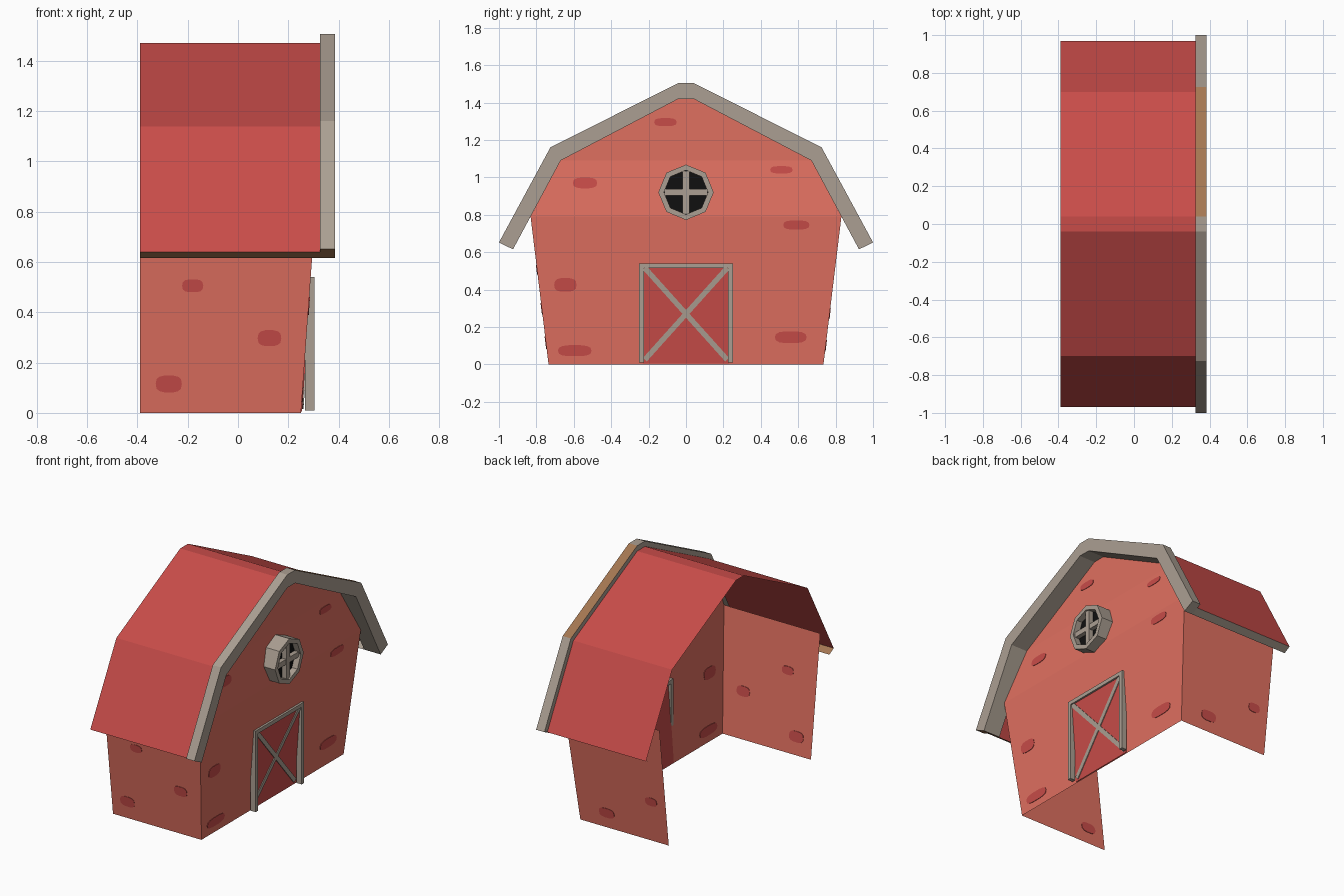
import bpy, math
from mathutils import Vector

if "Cube" in bpy.data.objects:
    bpy.data.objects.remove(bpy.data.objects["Cube"])


def material(name, hexcode):
    m = bpy.data.materials.new(name)
    rgb = [int(hexcode[i:i + 2], 16) / 255 for i in (0, 2, 4)]
    lin = [c / 12.92 if c <= 0.04045 else ((c + 0.055) / 1.055) ** 2.4 for c in rgb]
    m.diffuse_color = (*lin, 1)
    m.use_nodes = True
    m.node_tree.nodes["Principled BSDF"].inputs["Base Color"].default_value = m.diffuse_color
    return m


CORAL = material("coral_plaster", "E07060")
RED = material("barn_red", "C84C49")
TRIM = material("weathered_grey_wood", "AB9F92")
BROWN = material("brown_wood", "A57752")
DARK = material("window_dark", "101010")


def build(name, verts, faces, mats, rule=None):
    me = bpy.data.meshes.new(name)
    me.from_pydata([tuple(v) for v in verts], [], faces)
    for m in mats:
        me.materials.append(m)
    if rule:
        for p in me.polygons:
            p.material_index = rule(p)
    ob = bpy.data.objects.new(name, me)
    bpy.context.collection.objects.link(ob)
    return ob


def prism(name, pts, offset_a, offset_b, mat):
    """Closed prism between a polygon shifted by two offsets."""
    n = len(pts)
    verts = [Vector(p) + Vector(offset_a) for p in pts] + [Vector(p) + Vector(offset_b) for p in pts]
    faces = [list(range(n))[::-1], list(range(n, 2 * n))]
    faces += [(i, (i + 1) % n, n + (i + 1) % n, n + i) for i in range(n)]
    return build(name, verts, faces, [mat])


def strip(name, rails, mats, rule=None):
    """Quads between successive rails of equal length."""
    n = len(rails[0])
    verts = [v for r in rails for v in r]
    faces = [(r * n + i, r * n + i + 1, (r + 1) * n + i + 1, (r + 1) * n + i)
             for r in range(len(rails) - 1) for i in range(n - 1)]
    return build(name, verts, faces, mats, rule)


def mirrored(half):
    return [(-y, z) for y, z in half] + [(y, z) for y, z in reversed(half)]


def at_x(profile, x):
    return [(x, y, z) for y, z in profile]


BACK = -0.39
# gable wall outline levels: z, half width, x
LEVELS = [(0, 0.735, 0.25), (0.79, 0.831, 0.307), (1.09, 0.67, 0.268), (1.42, 0.04, 0.272)]


def wall_x(z):
    for (z0, _, x0), (z1, _, x1) in zip(LEVELS, LEVELS[1:]):
        if z <= z1:
            return x0 + (x1 - x0) * (z - z0) / (z1 - z0)
    return LEVELS[-1][2]


def side_y(z):
    return 0.735 + (0.831 - 0.735) * z / 0.79


# Walls: gable end and two flared sides
strip("gable_wall", [[(x, -w, z), (x, w, z)] for z, w, x in LEVELS], [CORAL])
for s, label in ((-1, "front"), (1, "rear")):
    strip(label + "_side_wall",
          [[(BACK, s * w, z), (x, s * w, z)] for z, w, x in LEVELS[:2]][::s], [CORAL])

# Roof sheet and grey gable arch
roof = mirrored([(0.97, 0.64), (0.70, 1.137), (0.04, 1.47)][0:3])
outer = mirrored([(1.0, 0.652), (0.725, 1.16), (0.04, 1.505)])
inner = mirrored([(0.925, 0.615), (0.67, 1.09), (0.04, 1.42)])
strip("roof", [at_x(roof, BACK), at_x(roof, 0.325)], [RED])


def arch_rule(p):
    # one upper soffit slope is bare brown wood
    return 1 if p.normal.z < -0.7 and 0.1 < p.center.y < 0.6 else 0


strip("gable_arch", [at_x(roof, 0.325), at_x(outer, 0.325), at_x(outer, 0.385),
                     at_x(inner, 0.385), at_x(inner, 0.266)], [TRIM, BROWN], arch_rule)

# Eave boards under the roof edge
for s, label, mat in ((-1, "front", BROWN), (1, "rear", TRIM)):
    strip(label + "_eave_board", [[(BACK, s * 0.97, 0.64), (0.325, s * 0.97, 0.64)],
                                  [(BACK, s * 0.925, 0.615), (0.325, s * 0.925, 0.615)]][::s], [mat])
    strip(label + "_arch_foot", [[(0.325, s * 1.0, 0.652), (0.385, s * 1.0, 0.652)],
                                 [(0.325, s * 0.925, 0.615), (0.385, s * 0.925, 0.615)]][::s], [mat])


# Bare brick patches, thin plates straddling the walls
def blob(a, b, ra, rb):
    pts = []
    for i in range(14):
        t = 2 * math.pi * i / 14
        c, s = math.cos(t), math.sin(t)
        pts.append((a + ra * math.copysign(abs(c) ** 0.7, c), b + rb * math.copysign(abs(s) ** 0.7, s)))
    return pts


for y, z, ry, rz in [(-0.11, 1.295, 0.06, 0.022), (-0.54, 0.97, 0.065, 0.029), (0.51, 1.04, 0.06, 0.02),
                     (0.59, 0.745, 0.07, 0.025), (-0.645, 0.425, 0.06, 0.037),
                     (-0.595, 0.073, 0.09, 0.03), (0.56, 0.145, 0.085, 0.032)]:
    prism("gable_brick_patch", [(wall_x(q), p, q) for p, q in blob(y, z, ry, rz)],
          (-0.003, 0, 0), (0.003, 0, 0), RED)
for s, x, z, rx, rz in [(-1, -0.18, 0.505, 0.042, 0.026), (-1, 0.125, 0.297, 0.047, 0.032),
                        (-1, -0.275, 0.115, 0.052, 0.034), (1, 0.05, 0.10, 0.055, 0.032),
                        (1, -0.285, 0.27, 0.042, 0.028)]:
    prism("side_brick_patch", [(p, s * side_y(q), q) for p, q in blob(x, z, rx, rz)],
          (0, 0.003 * s, 0), (0, -0.003 * s, 0), RED)

# Door: red panel with painted cross, raised frame
prism("door_panel", [(wall_x(z), y, z) for y, z in ((-0.23, 0.005), (0.23, 0.005), (0.23, 0.52), (-0.23, 0.52))],
      (-0.001, 0, 0), (0.004, 0, 0), RED)
for s in (-1, 1):
    d = Vector((s * 0.44, 0.49)).normalized()
    w = Vector((-d.y, d.x)) * 0.014
    a, b = Vector((-s * 0.22, 0.025)), Vector((s * 0.22, 0.515))
    prism("door_cross_brace", [(wall_x(p.y), p.x, p.y) for p in (a - w, b - w, b + w, a + w)],
          (0.003, 0, 0), (0.009, 0, 0), TRIM)


def bar(name, y0, y1, z0, z1, x0, x1):
    prism(name, [(0, y0, z0), (0, y1, z0), (0, y1, z1), (0, y0, z1)], (x0, 0, 0), (x1, 0, 0), TRIM)


for s in (-1, 1):
    bar("door_post", *sorted((s * 0.225, s * 0.25)), 0.01, 0.54, 0.267, 0.303)
bar("door_lintel", -0.225, 0.225, 0.515, 0.54, 0.267, 0.303)


# Round window: deep octagonal frame, dark glass, cross bars
def octagon(r, x):
    return [(x, r * math.cos(i * math.pi / 4), 0.92 + r * math.sin(i * math.pi / 4)) for i in range(9)]


strip("window_frame", [octagon(0.148, 0.25), octagon(0.148, 0.372), octagon(0.118, 0.372), octagon(0.118, 0.25)], [TRIM])
prism("window_glass", octagon(0.12, 0)[:8], (0.325, 0, 0), (0.332, 0, 0), DARK)
bar("window_upright", -0.018, 0.018, 0.805, 1.035, 0.332, 0.362)
bar("window_crossbar", -0.115, 0.115, 0.903, 0.937, 0.332, 0.361)
